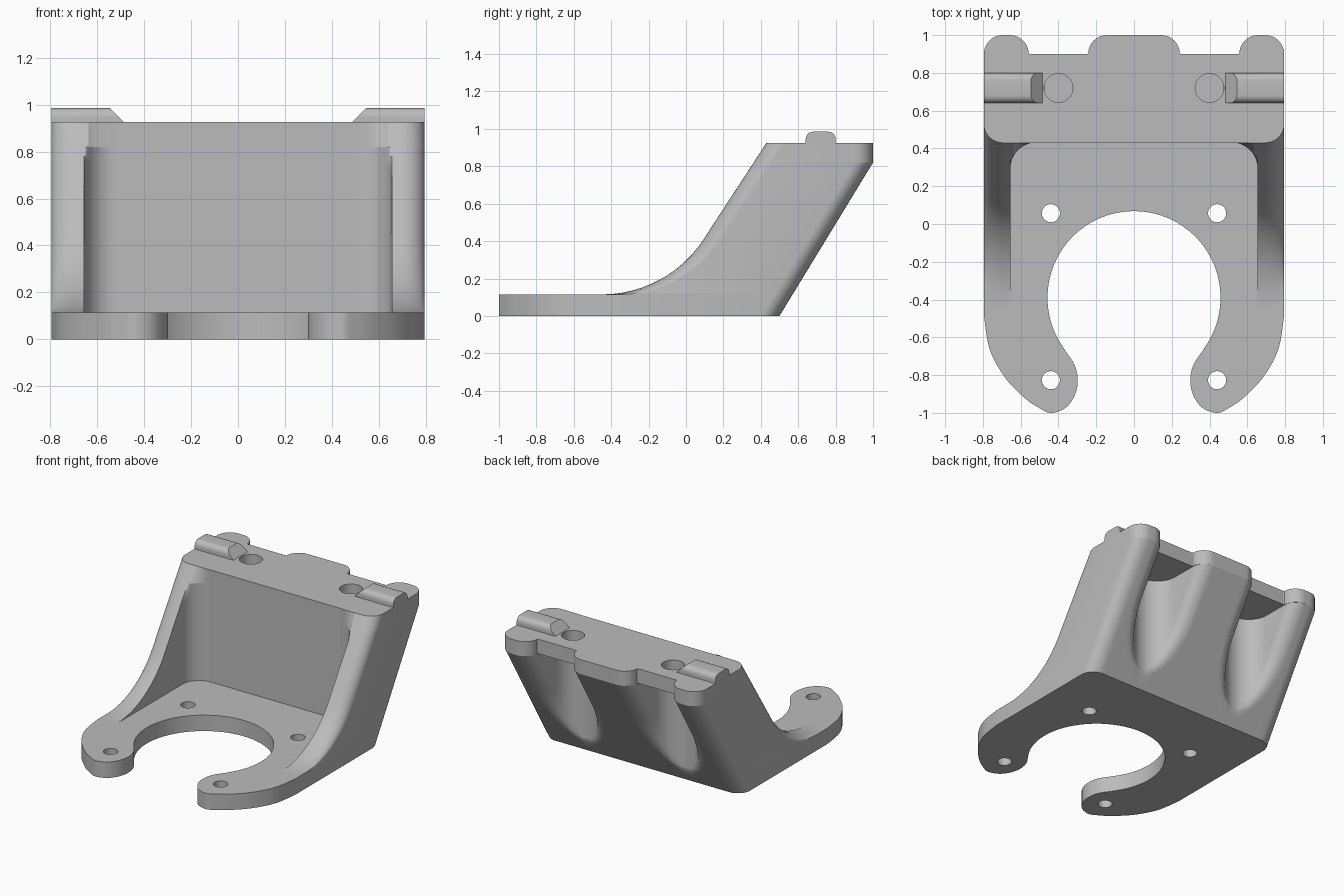
import bpy, bmesh
from math import sin, cos, pi, sqrt, radians

if "Cube" in bpy.data.objects:
    bpy.data.objects.remove(bpy.data.objects["Cube"])

grey = bpy.data.materials.new("plain_grey")
grey.use_nodes = True
grey.diffuse_color = (0.5, 0.5, 0.5, 1)
grey.node_tree.nodes["Principled BSDF"].inputs["Base Color"].default_value = (0.5, 0.5, 0.5, 1)

HALF = 0.795         # half width
FLOOR = 0.115        # base plate thickness
SHELF = 0.82         # underside of the top plate
TOP = 0.925
R = 0.1              # rounding of the rear lobes and outer corners
WALL_X, WALL_Y, WALL_R = 0.655, 0.432, 0.14     # inner recess
SLOT_X, SLOT_Y, SLOT_R = 0.4, 0.72, 0.16        # rear scoops
EPS = 1e-6


def finish(ob, angle=30):
    ob.data.materials.clear()
    ob.data.materials.append(grey)
    bpy.ops.object.select_all(action='DESELECT')
    ob.select_set(True)
    bpy.context.view_layer.objects.active = ob
    bpy.ops.object.shade_smooth_by_angle(angle=radians(angle))


def mesh_object(name, bm):
    bmesh.ops.recalc_face_normals(bm, faces=bm.faces)
    me = bpy.data.meshes.new(name)
    bm.to_mesh(me)
    bm.free()
    ob = bpy.data.objects.new(name, me)
    bpy.context.collection.objects.link(ob)
    return ob


# Front edge of the side walls: concave arc below, straight slant above
def slant_y(z):
    if z <= FLOOR:
        return -0.45
    if z < 0.41:
        return -0.45 + sqrt(max(0, 0.65 ** 2 - (0.765 - z) ** 2))
    return 0.094 + (z - 0.41) * 0.652


def front_y(x, z):
    x = abs(x)
    y = slant_y(z)
    over = x - (HALF - R)
    if over > 0:
        y += R - sqrt(max(0, R * R - over * over))
    if x < WALL_X - EPS:
        d = max(0, x - (WALL_X - WALL_R))
        y = max(y, WALL_Y - WALL_R + sqrt(WALL_R ** 2 - d * d))
    return y


# Unrounded rear edge: slanted back cut by scoops, or by notches in the top plate
def raw_back(x, z, plate):
    x = abs(x)
    if x > HALF + EPS:
        return -10
    y = min(1, 0.5 + z * 0.5 / SHELF)
    d = abs(x - SLOT_X)
    if d < SLOT_R - EPS:
        y = min(y, 0.9 if plate else SLOT_Y - sqrt(SLOT_R ** 2 - d * d))
    return y


# Roll a disc along the inside of the rear edge so convex corners become round
def rounded_back(xs, z, plate):
    step = 0.0025
    n = round(R / step)
    bump = [sqrt(max(0, R * R - (k * step) ** 2)) for k in range(n + 1)]
    raw = {i: raw_back(i * step, z, plate) for i in range(-2 * n, int(HALF / step) + 2 * n)}
    centre = {}
    for c in range(-n, round((HALF - R) / step) + 1):
        centre[c] = min(raw[c + k] - bump[abs(k)] for k in range(-n, n + 1))
    out = []
    for x in xs:
        best = -10
        for c, e in centre.items():
            u = x - c * step
            if abs(u) <= R + EPS:
                best = max(best, e + sqrt(max(0, R * R - u * u)))
        out.append(best)
    return out


# Sample positions across the width, denser where the outline bends
samples = {round(0.04 * i, 4) for i in range(14)}
for k in range(10):
    s = sin(k * pi / 18)
    samples |= {round(v, 4) for v in (
        SLOT_X + SLOT_R * s, SLOT_X - SLOT_R * s,
        SLOT_X - SLOT_R - R + R * s, SLOT_X + SLOT_R + R - R * s,
        WALL_X - WALL_R + WALL_R * s, HALF - R + R * s)}
half_xs = sorted(samples)
xs = [-x for x in reversed(half_xs) if x > 0] + half_xs


def loft(name, levels, plate):
    bm = bmesh.new()
    fronts, backs = [], []
    for z in levels:
        half = rounded_back(half_xs, z, plate)
        back = half[:0:-1] + half
        fronts.append([bm.verts.new((x, front_y(x, z), z)) for x in xs])
        backs.append([bm.verts.new((x, y, z)) for x, y in zip(xs, back)])
    last = len(xs) - 1
    for j in range(len(levels) - 1):
        for rows in (fronts, backs):
            for i in range(last):
                bm.faces.new((rows[j][i], rows[j][i + 1], rows[j + 1][i + 1], rows[j + 1][i]))
        for i in (0, last):
            bm.faces.new((fronts[j][i], backs[j][i], backs[j + 1][i], fronts[j + 1][i]))
    for j in (0, -1):
        for i in range(last):
            bm.faces.new((fronts[j][i], fronts[j][i + 1], backs[j][i + 1], backs[j][i]))
    return mesh_object(name, bm)


# Leaning back wall with its two side walls
arc = [0.765 - 0.65 * cos(radians(56.8) * k / 12) for k in range(1, 13)]
upper = [arc[-1] + (SHELF - arc[-1]) * k / 10 for k in range(1, 11)]
finish(loft("leaning_bracket_wall", [0, 0.04, 0.08, FLOOR] + arc + upper, False))

# Top plate with two blind screw holes
plate = loft("top_plate", [SHELF, TOP], True)
for side in (-1, 1):
    bpy.ops.mesh.primitive_cylinder_add(vertices=40, radius=0.076, depth=0.2,
                                        location=(side * SLOT_X, SLOT_Y, TOP + 0.015))
    cutter = bpy.context.object
    cutter.hide_render = True
    mod = plate.modifiers.new("screw_hole", 'BOOLEAN')
    mod.operation, mod.solver, mod.object = 'DIFFERENCE', 'EXACT', cutter
    bpy.context.view_layer.objects.active = plate
    bpy.ops.object.modifier_apply(modifier=mod.name)
    bpy.data.objects.remove(cutter)
finish(plate)


# Horseshoe base plate, as a flat filled outline with holes
def smooth_path(pts, n=6):
    out = []
    for i in range(len(pts) - 1):
        a, b = pts[max(i - 1, 0)], pts[i]
        c, d = pts[i + 1], pts[min(i + 2, len(pts) - 1)]
        for k in range(n):
            t = k / n
            out.append(tuple(0.5 * (2 * q + (r - p) * t + (2 * p - 5 * q + 4 * r - s) * t * t
                                    + (3 * q - p - 3 * r + s) * t ** 3)
                             for p, q, r, s in zip(a, b, c, d)))
    return out


def circle(cx, cy, r, n=32):
    return [(cx + r * cos(2 * pi * k / n), cy + r * sin(2 * pi * k / n)) for k in range(n)]


toe = smooth_path([(HALF, -0.48), (0.765, -0.66), (0.685, -0.81), (0.58, -0.92), (0.5, -0.975),
                   (0.44, -1), (0.365, -0.975), (0.315, -0.91), (0.298, -0.83),
                   (0.315, -0.745), (0.372, -0.66)])
mouth = [(0.458 * cos(radians(a)), -0.39 + 0.458 * sin(radians(a))) for a in range(-36, 91, 3)]
right = [(HALF, WALL_Y - 0.07), *toe, *mouth]
outline = right + [(-x, y) for x, y in reversed(right[:-1])]
outline += [(-HALF + 0.07, WALL_Y + 0.005), (HALF - 0.07, WALL_Y + 0.005)]

curve = bpy.data.curves.new("base_plate", 'CURVE')
curve.dimensions, curve.fill_mode, curve.extrude = '2D', 'BOTH', FLOOR / 2
loops = [outline] + [circle(s * 0.44, y, 0.048) for s in (-1, 1) for y in (-0.827, 0.057)]
for pts in loops:
    spline = curve.splines.new('POLY')
    spline.points.add(len(pts) - 1)
    for p, (x, y) in zip(spline.points, pts):
        p.co = (x, y, 0, 1)
    spline.use_cyclic_u = True
base = bpy.data.objects.new("base_plate", curve)
base.location.z = FLOOR / 2
bpy.context.collection.objects.link(base)
bpy.ops.object.select_all(action='DESELECT')
base.select_set(True)
bpy.context.view_layer.objects.active = base
bpy.ops.object.convert(target='MESH')
base = bpy.context.object
bm = bmesh.new()
bm.from_mesh(base.data)
bmesh.ops.remove_doubles(bm, verts=bm.verts, dist=0.0001)
bmesh.ops.recalc_face_normals(bm, faces=bm.faces)
bm.to_mesh(base.data)
bm.free()
finish(base)

# Locating ridges on the top plate, sloped at their inner ends
ridge_top, ridge_r = 0.985, 0.04
profile = [(0.64, TOP - 0.01)]
for cy, start in ((0.64 + ridge_r, 180), (0.8 - ridge_r, 90)):
    for k in range(7):
        a = radians(start - 15 * k)
        profile.append((cy + ridge_r * cos(a), ridge_top - ridge_r + ridge_r * sin(a)))
profile.append((0.8, TOP - 0.01))
for side, label in ((1, "left"), (-1, "right")):
    bm = bmesh.new()
    inner = [bm.verts.new((side * (0.485 + z - TOP), y, z)) for y, z in profile]
    outer = [bm.verts.new((side * HALF, y, z)) for y, z in profile]
    bm.faces.new(inner)
    bm.faces.new(outer)
    for i in range(len(profile)):
        j = (i + 1) % len(profile)
        bm.faces.new((inner[i], inner[j], outer[j], outer[i]))
    finish(mesh_object(label + "_ridge", bm))
